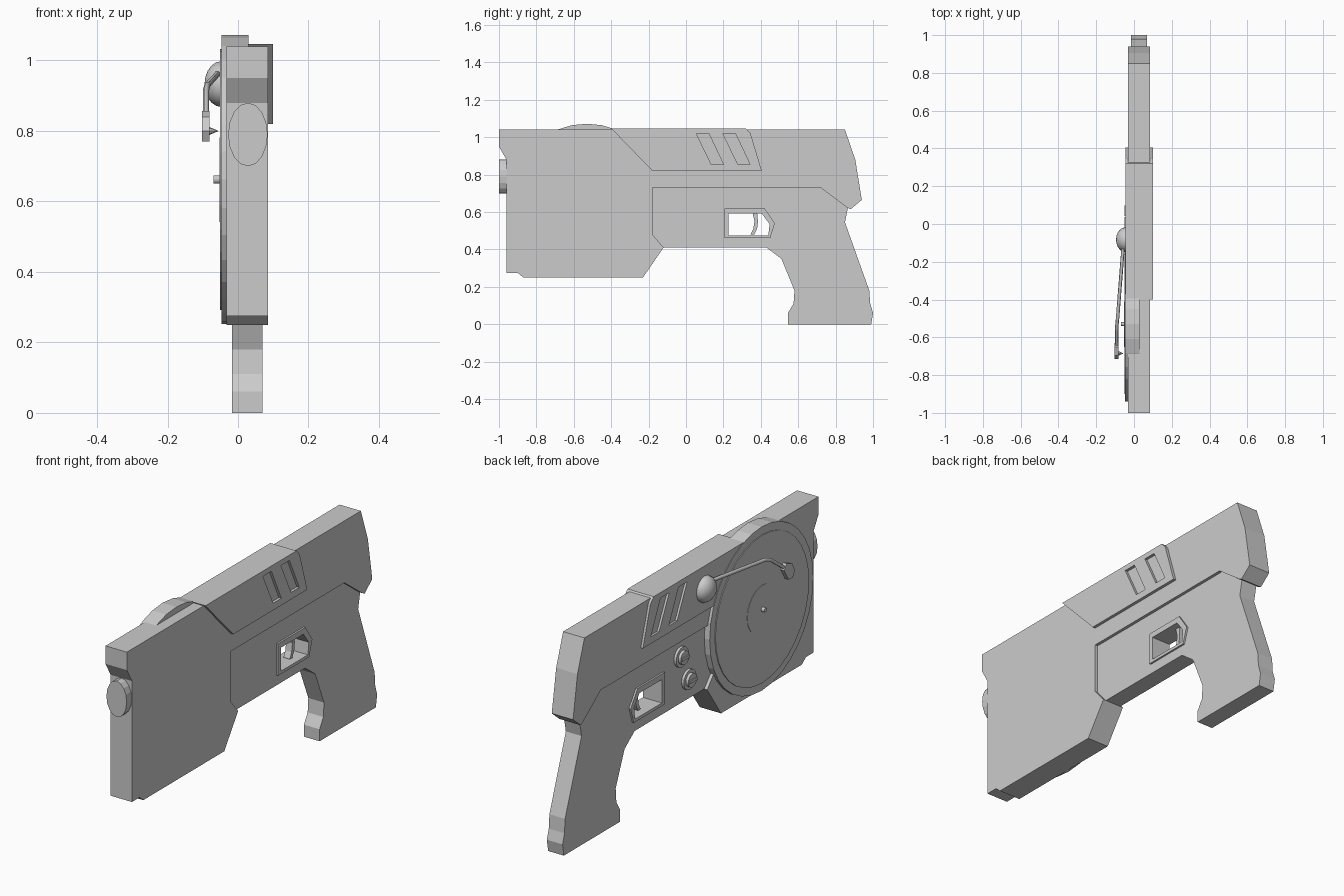
import bpy, bmesh
from math import pi
from mathutils import Matrix, Vector

if "Cube" in bpy.data.objects:
    bpy.data.objects.remove(bpy.data.objects["Cube"])


def finish(name, bm):
    bmesh.ops.recalc_face_normals(bm, faces=bm.faces)
    me = bpy.data.meshes.new(name)
    bm.to_mesh(me)
    bm.free()
    ob = bpy.data.objects.new(name, me)
    bpy.context.collection.objects.link(ob)
    return ob


def prism(name, pts, x0, x1):
    """Side profile of (y, z) points extruded from x0 to x1."""
    bm = bmesh.new()
    face = bm.faces.new([bm.verts.new((x0, y, z)) for y, z in pts])
    out = bmesh.ops.extrude_face_region(bm, geom=[face])
    bmesh.ops.translate(bm, vec=(x1 - x0, 0, 0),
                        verts=[v for v in out['geom'] if isinstance(v, bmesh.types.BMVert)])
    return finish(name, bm)


def disc(name, y, z, x0, x1, r, sides=32, r2=None):
    """Cylinder or cone along x from x0 (radius r) to x1 (radius r2)."""
    bm = bmesh.new()
    bmesh.ops.create_cone(bm, cap_ends=True, segments=sides, radius1=r,
                          radius2=r if r2 is None else r2, depth=x1 - x0)
    bm.transform(Matrix.Translation(((x0 + x1) / 2, y, z)) @ Matrix.Rotation(pi / 2, 4, 'Y'))
    return finish(name, bm)


def cut(ob, *cutters):
    for c in cutters:
        c.hide_render = True
        m = ob.modifiers.new("cut", 'BOOLEAN')
        m.operation, m.solver, m.object = 'DIFFERENCE', 'EXACT', c
        bpy.context.view_layer.objects.active = ob
        bpy.ops.object.modifier_apply(modifier=m.name)


def remove(*obs):
    for o in obs:
        bpy.data.objects.remove(o, do_unlink=True)


# main housing
prism("housing", [(-1, 1.04), (.85, 1.04), (.905, .88), (.94, .665), (.88, .615), (.86, .625),
                  (.72, .73), (-.18, .73), (-.18, .48), (-.12, .41), (-.23, .25), (-.87, .25),
                  (-.9, .275), (-.96, .275), (-.96, .88), (-1, .95)], -.033, .085)

# recessed receiver and grip, with the trigger opening
grip = prism("grip", [(-.2, .76), (.74, .76), (.88, .64), (.865, .62), (.85, .545), (.98, .18),
                      (.985, .11), (1, .06), (.99, 0), (.545, 0), (.545, .06), (.575, .11),
                      (.58, .18), (.51, .35), (.43, .41), (-.13, .41), (-.2, .48)], -.017, .07)
frame = prism("trigger_frame", [(.205, .46), (.45, .46), (.475, .54), (.42, .62), (.205, .62)],
              -.026, .079)
hole = prism("trigger_hole", [(.228, .475), (.44, .475), (.447, .535), (.405, .592), (.228, .592)],
             -.2, .2)
cut(grip, hole)
cut(frame, hole)
remove(hole)
prism("trigger", [(.355, .60), (.38, .60), (.385, .55), (.38, .51), (.365, .48), (.345, .48),
                  (.36, .51), (.366, .55)], .01, .045)

# raised top cover with two slanted vents on each side
cover = prism("top_cover", [(-.4, 1.047), (.32, 1.047), (.345, 1.02), (.405, .82), (-.18, .82)],
              -.045, .1)
vents = []
for y in (.055, .197):
    for x0, x1 in ((-.2, -.034), (.086, .2)):
        vents.append(prism("vent_cutter", [(y, 1.02), (y + .067, 1.02), (y + .145, .855),
                                           (y + .08, .855)], x0, x1))
cut(cover, *vents)
remove(*vents)

# muzzle
bm = bmesh.new()
bmesh.ops.create_cone(bm, cap_ends=True, segments=16, radius1=1, radius2=1, depth=1)
bm.transform(Matrix.Translation((.028, -.96, .79)) @ Matrix.Diagonal((.056, .08, .09, 1))
             @ Matrix.Rotation(pi / 2, 4, 'X'))
finish("muzzle", bm)

# turntable platter, record, label and spindle
CY, CZ = -.53, .662
disc("platter", CY, CZ, -.047, .03, .41)
disc("record", CY, CZ, -.051, -.04, .37)
disc("record_label", CY, CZ, -.0525, -.04, .12)
disc("spindle", CY, CZ, -.07, -.04, .011, 12)

# tone arm pivot dome
bm = bmesh.new()
bmesh.ops.create_uvsphere(bm, u_segments=16, v_segments=10, radius=1)
bm.transform(Matrix.Translation((-.047, -.083, .933)) @ Matrix.Diagonal((.048, .065, .065, 1))
             @ Matrix.Rotation(pi / 2, 4, 'Y'))
dome = finish("arm_pivot", bm)
dome.data.shade_smooth()

# bent tone arm, head and needle
cu = bpy.data.curves.new("tone_arm", 'CURVE')
cu.dimensions = '3D'
cu.bevel_depth, cu.bevel_resolution, cu.use_fill_caps = .009, 1, True
path = [(-.055, -.09, .965), (-.087, -.5, .93), (-.091, -.54, .915), (-.091, -.66, .825)]
sp = cu.splines.new('POLY')
sp.points.add(len(path) - 1)
for p, co in zip(sp.points, path):
    p.co = (*co, 1)
arm = bpy.data.objects.new("tone_arm", cu)
bpy.context.collection.objects.link(arm)
bpy.context.view_layer.objects.active = arm
arm.select_set(True)
bpy.ops.object.convert(target='MESH')
prism("arm_head", [(-.63, .83), (-.65, .857), (-.695, .84), (-.715, .80), (-.70, .77), (-.665, .77)],
      -.102, -.081)
disc("needle", -.685, .80, -.083, -.057, .012, 8, .001)

# two stepped control knobs with pointers
for i, (y, z) in enumerate(((.07, .645), (.01, .51))):
    disc(f"knob_base_{i}", y, z, -.03, -.01, .05, 20)
    disc(f"knob_cap_{i}", y, z, -.044, -.02, .034, 20)
    prism(f"knob_pointer_{i}", [(y - .028, z - .007), (y + .028, z - .007),
                                (y + .028, z + .007), (y - .028, z + .007)], -.05, -.03)
